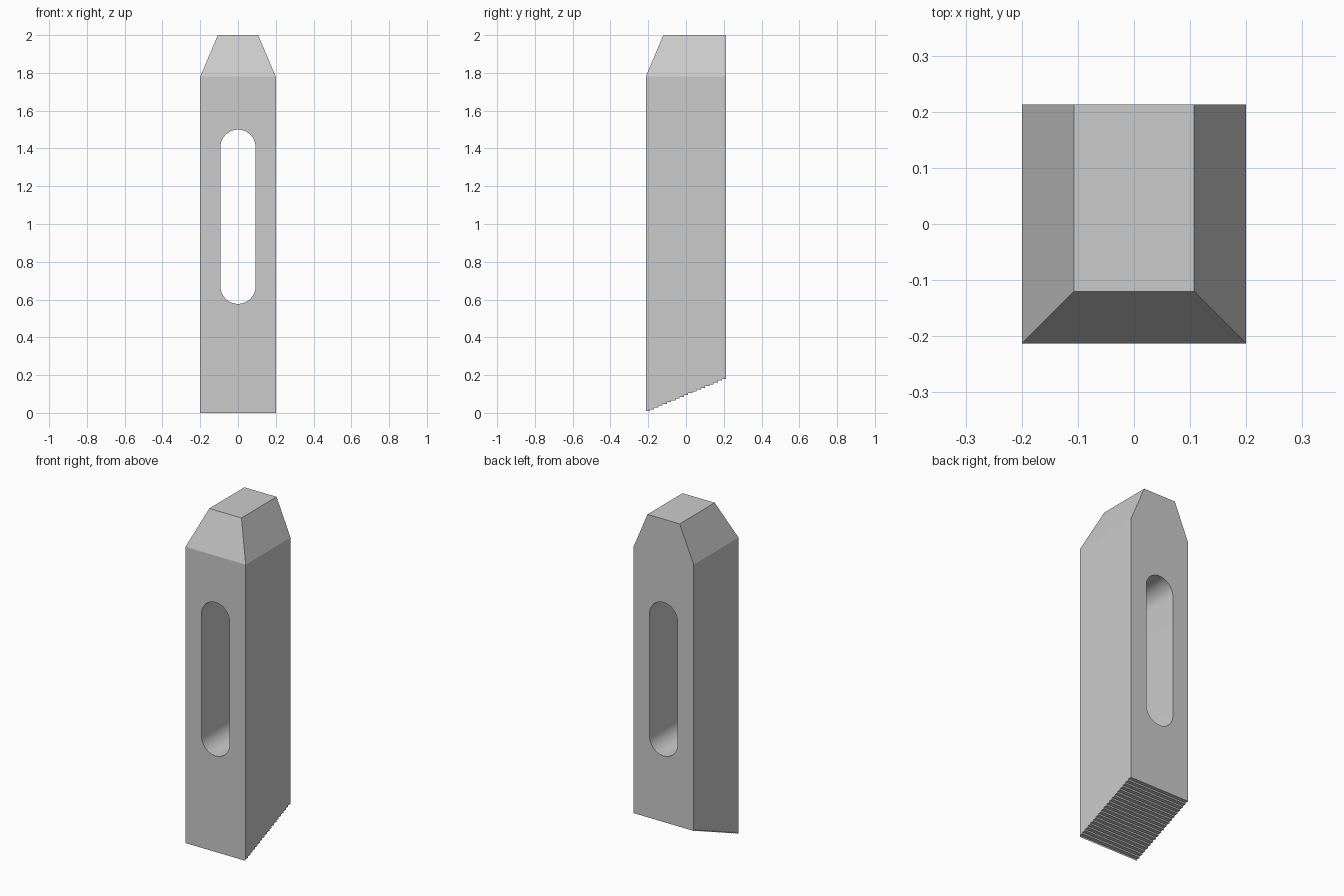
import bpy, bmesh, math
from mathutils import Vector

cube = bpy.data.objects.get("Cube")
if cube:
    bpy.data.objects.remove(cube, do_unlink=True)

HALF_X, HALF_Y, TOP = 0.2, 0.213, 2.0
SHOULDER, INSET = 1.78, 0.093
HEEL, STEPS = 0.18, 19
SLOT_R, SLOT_LOW, SLOT_HIGH = 0.093, 0.577, 1.5


def prism(name, outline, axis):
    """Extrude a closed outline along axis, given as a vector."""
    bm = bmesh.new()
    face = bm.faces.new([bm.verts.new(p) for p in outline])
    ext = bmesh.ops.extrude_face_region(bm, geom=[face])
    verts = [g for g in ext["geom"] if isinstance(g, bmesh.types.BMVert)]
    bmesh.ops.translate(bm, verts=verts, vec=axis)
    bmesh.ops.recalc_face_normals(bm, faces=bm.faces)
    mesh = bpy.data.meshes.new(name)
    bm.to_mesh(mesh)
    bm.free()
    obj = bpy.data.objects.new(name, mesh)
    bpy.context.collection.objects.link(obj)
    return obj


# Steel material
steel = bpy.data.materials.new("light_grey_steel")
steel.use_nodes = True
grey = (0.6, 0.6, 0.6, 1)
steel.diffuse_color = grey
steel.node_tree.nodes["Principled BSDF"].inputs["Base Color"].default_value = grey

# Bar: side profile with a serrated sloping foot
run, rise = 2 * HALF_Y / STEPS, HEEL / STEPS
profile = [(-HALF_Y, TOP), (-HALF_Y, 0)]
for i in range(STEPS):
    y = -HALF_Y + run * i
    if i:
        profile.append((y, rise * i))
    profile.append((y, rise * (i + 1)))
profile += [(HALF_Y, HEEL), (HALF_Y, TOP)]
bar = prism("clamp_bar", [(-HALF_X, y, z) for y, z in profile],
            Vector((2 * HALF_X, 0, 0)))
bar.data.materials.append(steel)

# Tapered nose: slice the front and both sides
bm = bmesh.new()
bm.from_mesh(bar.data)
drop = TOP - SHOULDER
for point, normal in (((0, -HALF_Y, SHOULDER), (0, -drop, INSET)),
                      ((HALF_X, 0, SHOULDER), (drop, 0, INSET)),
                      ((-HALF_X, 0, SHOULDER), (-drop, 0, INSET))):
    cut = bmesh.ops.bisect_plane(
        bm, geom=bm.verts[:] + bm.edges[:] + bm.faces[:],
        plane_co=point, plane_no=Vector(normal).normalized(), clear_outer=True)
    rim = [e for e in bm.edges if e.is_boundary]
    bmesh.ops.edgeloop_fill(bm, edges=rim)
bmesh.ops.recalc_face_normals(bm, faces=bm.faces)
bm.to_mesh(bar.data)
bm.free()

# Round-ended slot, cut through from front to back
N = 20
arc = [(SLOT_R * math.cos(math.pi * i / N), SLOT_R * math.sin(math.pi * i / N))
       for i in range(N + 1)]
outline = [(x, -0.5, SLOT_HIGH - SLOT_R + z) for x, z in arc]
outline += [(-x, -0.5, SLOT_LOW + SLOT_R - z) for x, z in arc]
cutter = prism("slot_cutter", outline, Vector((0, 1, 0)))
cutter.data.materials.append(steel)
cutter.hide_render = True

bpy.ops.object.select_all(action="DESELECT")
bar.select_set(True)
bpy.context.view_layer.objects.active = bar
slot = bar.modifiers.new("slot", "BOOLEAN")
slot.operation = "DIFFERENCE"
slot.solver = "EXACT"
slot.object = cutter
bpy.ops.object.modifier_apply(modifier=slot.name)
bpy.data.objects.remove(cutter, do_unlink=True)
bpy.ops.object.shade_smooth_by_angle(angle=math.radians(20))
